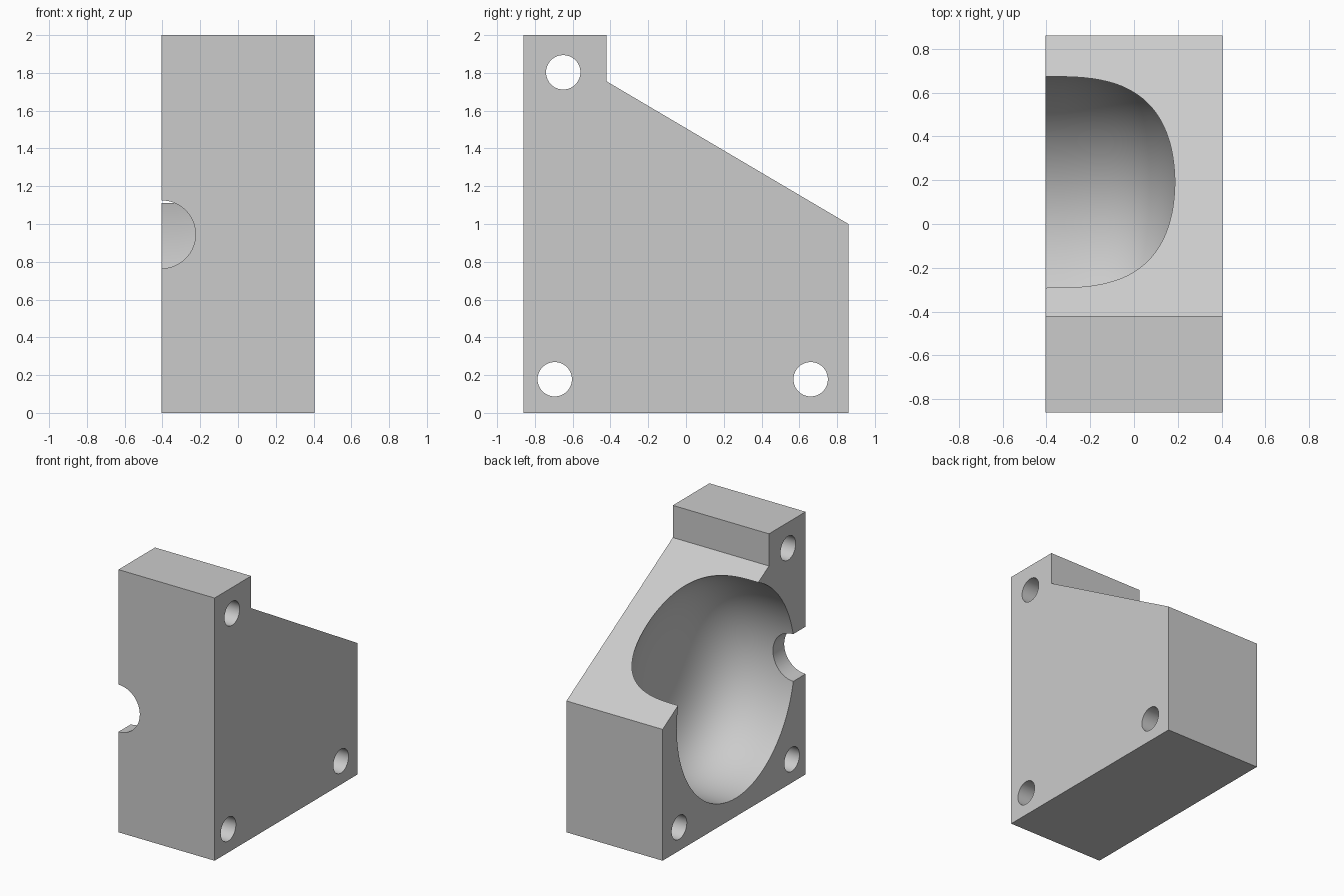
import bpy, bmesh, math
from mathutils import Matrix

cube = bpy.data.objects.get("Cube")
if cube:
    bpy.data.objects.remove(cube, do_unlink=True)

HALF_WIDTH = 0.405

grey = bpy.data.materials.new("plain grey")
grey.use_nodes = True
colour = (0.6, 0.6, 0.6, 1)
grey.diffuse_color = colour
grey.node_tree.nodes["Principled BSDF"].inputs["Base Color"].default_value = colour


def finish(name, bm):
    bmesh.ops.recalc_face_normals(bm, faces=bm.faces)
    mesh = bpy.data.meshes.new(name)
    bm.to_mesh(mesh)
    bm.free()
    mesh.materials.append(grey)
    obj = bpy.data.objects.new(name, mesh)
    bpy.context.collection.objects.link(obj)
    return obj


def cylinder(name, radius, length, centre, axis):
    bm = bmesh.new()
    turn = Matrix.Rotation(math.pi / 2, 4, "Y" if axis == "X" else "X")
    bmesh.ops.create_cone(bm, cap_ends=True, segments=64, radius1=radius,
                          radius2=radius, depth=length,
                          matrix=Matrix.Translation(centre) @ turn)
    return finish(name, bm)


def hollow(name, centre, half_y, half_z, depth, power, rings=32, segments=96):
    """Squared-off dome, oval around the x axis, with a short straight mouth."""
    cx, cy, cz = centre
    outline = [(-0.1, 1)]
    for i in range(1, rings):
        t = math.pi / 2 * i / rings
        outline.append((depth * math.sin(t) ** (2 / power), math.cos(t) ** (2 / power)))
    bm = bmesh.new()
    loops = []
    for d, f in outline:
        angles = [2 * math.pi * k / segments for k in range(segments)]
        loops.append([bm.verts.new((cx + d, cy + half_y * f * math.cos(a),
                                    cz + half_z * f * math.sin(a))) for a in angles])
    for low, high in zip(loops, loops[1:]):
        for k in range(segments):
            n = (k + 1) % segments
            bm.faces.new((low[k], low[n], high[n], high[k]))
    bm.faces.new(loops[0])
    bm.faces.new(loops[-1])
    return finish(name, bm)


# Block: side profile extruded across the width
profile = [(-0.86, 0), (0.86, 0), (0.86, 1), (-0.42, 1.755), (-0.42, 2), (-0.86, 2)]
bm = bmesh.new()
side = bm.faces.new([bm.verts.new((-HALF_WIDTH, y, z)) for y, z in profile])
extruded = bmesh.ops.extrude_face_region(bm, geom=[side])
bmesh.ops.translate(bm, vec=(2 * HALF_WIDTH, 0, 0),
                    verts=[g for g in extruded["geom"] if isinstance(g, bmesh.types.BMVert)])
# Close the starting side if the extrusion consumed it
bmesh.ops.holes_fill(bm, edges=[e for e in bm.edges if e.is_boundary], sides=0)
block = finish("block", bm)

# Cutters: domed cavity, front channel, three bolt holes
cutters = [
    hollow("cavity_cutter", (-HALF_WIDTH, -0.02, 0.94), 0.71, 0.80, 0.655, 3),
    cylinder("channel_cutter", 0.18, 0.9, (-HALF_WIDTH, -0.75, 0.945), "Y"),
]
for y, z in [(-0.65, 1.803), (-0.695, 0.178), (0.66, 0.178)]:
    cutters.append(cylinder("bolt_hole_cutter", 0.091, 1.2, (0, y, z), "X"))

bpy.ops.object.select_all(action="DESELECT")
block.select_set(True)
bpy.context.view_layer.objects.active = block
for cutter in cutters:
    mod = block.modifiers.new("cut", "BOOLEAN")
    mod.operation = "DIFFERENCE"
    mod.solver = "EXACT"
    mod.object = cutter
    bpy.ops.object.modifier_apply(modifier=mod.name)
    bpy.data.objects.remove(cutter, do_unlink=True)

bpy.ops.object.shade_smooth_by_angle(angle=math.radians(30))
